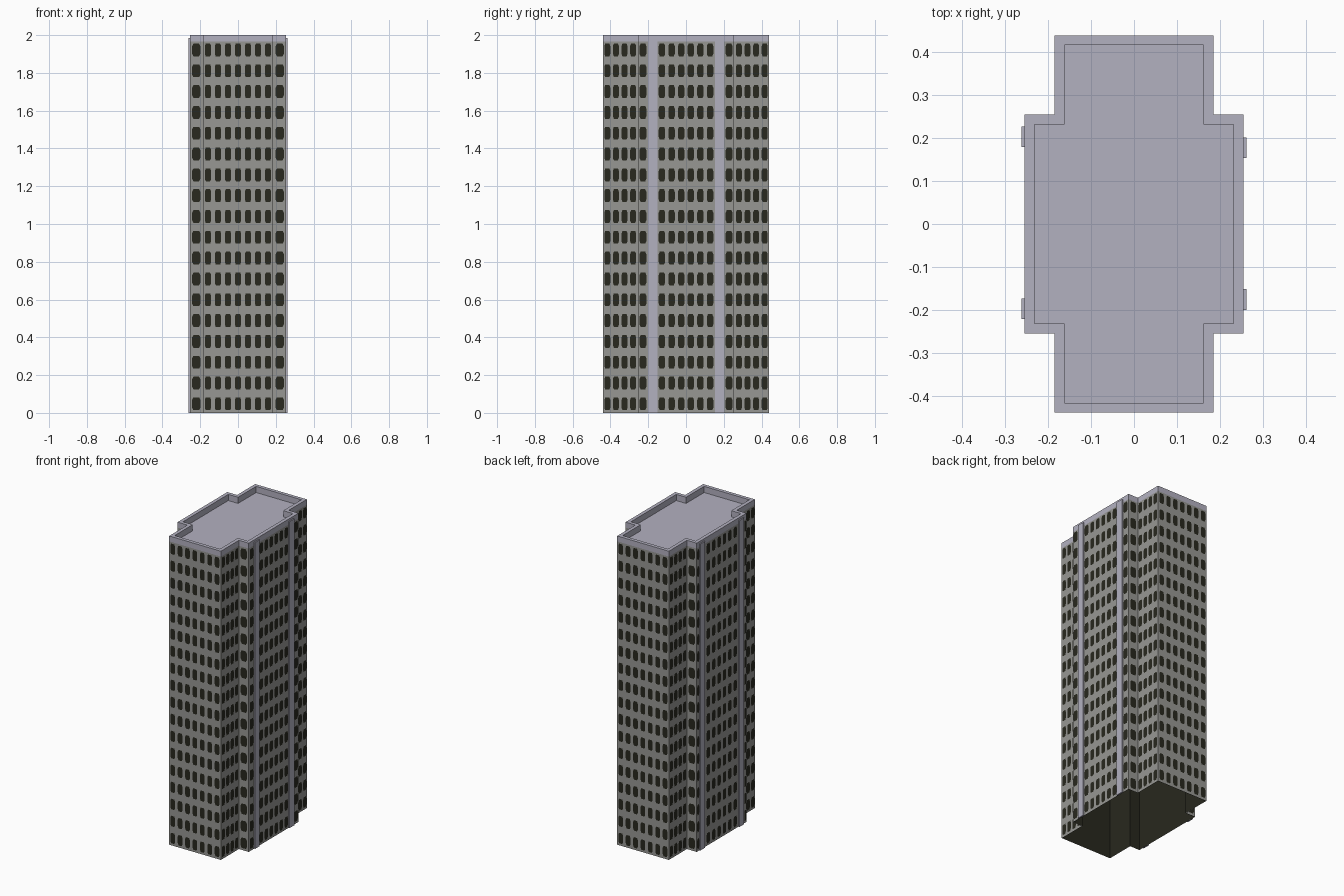
import bpy, bmesh
from mathutils import Vector

if "Cube" in bpy.data.objects:
    bpy.data.objects.remove(bpy.data.objects["Cube"])

ARM_X, WING, ARM_Y = 0.185, 0.255, 0.44   # cross-shaped floor plan
BAND, FLOOR, TOP = 1.965, 1.96, 2.0


def material(name, rgb):
    m = bpy.data.materials.new(name)
    m.diffuse_color = (*rgb, 1)
    m.use_nodes = True
    m.node_tree.nodes["Principled BSDF"].inputs["Base Color"].default_value = m.diffuse_color
    return m


CONCRETE = material("grey concrete", (0.31, 0.31, 0.295))
TRIM = material("pale lavender trim", (0.45, 0.44, 0.53))
GLASS = material("dark glass", (0.021, 0.021, 0.013))


def finish(bm, name, mat):
    me = bpy.data.meshes.new(name)
    bm.to_mesh(me)
    bm.free()
    me.materials.append(mat)
    ob = bpy.data.objects.new(name, me)
    bpy.context.collection.objects.link(ob)
    return ob


def plan(inset=0.0):
    """Counter-clockwise cross outline, pulled in by inset."""
    a, w, y = ARM_X - inset, WING - inset, ARM_Y - inset
    q = [(w, -w), (w, w), (a, w), (a, y)]
    return q + [(-a, y), (-a, w), (-w, w), (-w, -w),
                (-a, -w), (-a, -y), (a, -y), (a, -w)]


def ring(bm, inset, z):
    return [bm.verts.new((x, y, z)) for x, y in plan(inset)]


def bridge(bm, lo, hi):
    n = len(lo)
    for i in range(n):
        j = (i + 1) % n
        bm.faces.new((lo[i], lo[j], hi[j], hi[i]))


# Outer walls, open underneath
bm = bmesh.new()
bridge(bm, ring(bm, 0, 0), ring(bm, 0, BAND))
finish(bm, "outer_walls", CONCRETE)

# Dark inner lining, seen through the open base
bm = bmesh.new()
hi, lo = ring(bm, 0.003, 1.95), ring(bm, 0.003, 0)
bridge(bm, hi, lo)
bm.faces.new(hi[::-1])
finish(bm, "inner_lining", GLASS)

# Parapet band and sunken roof
bm = bmesh.new()
rings = [ring(bm, 0, BAND), ring(bm, 0, TOP), ring(bm, 0.023, TOP), ring(bm, 0.023, FLOOR)]
for lo, hi in zip(rings, rings[1:]):
    bridge(bm, lo, hi)
bm.faces.new(rings[-1])
finish(bm, "parapet_roof", TRIM)

# Vertical pilasters on both long sides
for side, centres in ((1, (-0.176, 0.178)), (-1, (-0.198, 0.203))):
    for i, cy in enumerate(centres):
        bm = bmesh.new()
        bmesh.ops.create_cube(bm, size=1)
        for v in bm.verts:
            v.co = (side * (0.2575 + v.co.x * 0.009), cy + v.co.y * 0.048, 0.9925 + v.co.z * 1.985)
        finish(bm, f"pilaster_{'right' if side > 0 else 'left'}_{i + 1}", TRIM)


def window_stack(bm, x, y, n, width):
    """A column of 18 octagonal windows facing direction n."""
    n = Vector(n)
    t = Vector((-n.y, n.x, 0))
    w, h = width / 2, 0.034
    cw, ch = w * 0.68, h * 0.6
    shape = [(-cw, -h), (cw, -h), (w, -ch), (w, ch), (cw, h), (-cw, h), (-w, ch), (-w, -ch)]
    for row in range(18):
        c = Vector((x, y, 0.048 + row * 0.1102)) + n * 0.0015
        bm.faces.new([bm.verts.new(c + t * u + Vector((0, 0, v))) for u, v in shape])


# Windows on the end faces and wing shoulders
bm = bmesh.new()
for s in (-1, 1):
    for i in range(-3, 4):
        window_stack(bm, i * 0.053, s * ARM_Y, (0, s, 0), 0.034)
    for sx in (-1, 1):
        window_stack(bm, sx * 0.221, s * WING, (0, s, 0), 0.044)
finish(bm, "end_windows", GLASS)

# Windows on the long sides
bm = bmesh.new()
for s, pitch, edge, edge_w in ((1, 0.051, 0.228, 0.036), (-1, 0.055, 0.241, 0.022)):
    for i in range(6):
        window_stack(bm, s * WING, (i - 2.5) * pitch, (s, 0, 0), 0.034)
    for sy in (-1, 1):
        window_stack(bm, s * WING, sy * edge, (s, 0, 0), edge_w)
        for i in range(4):
            window_stack(bm, s * ARM_X, sy * (0.28 + i * 0.0455), (s, 0, 0), 0.032)
finish(bm, "side_windows", GLASS)
